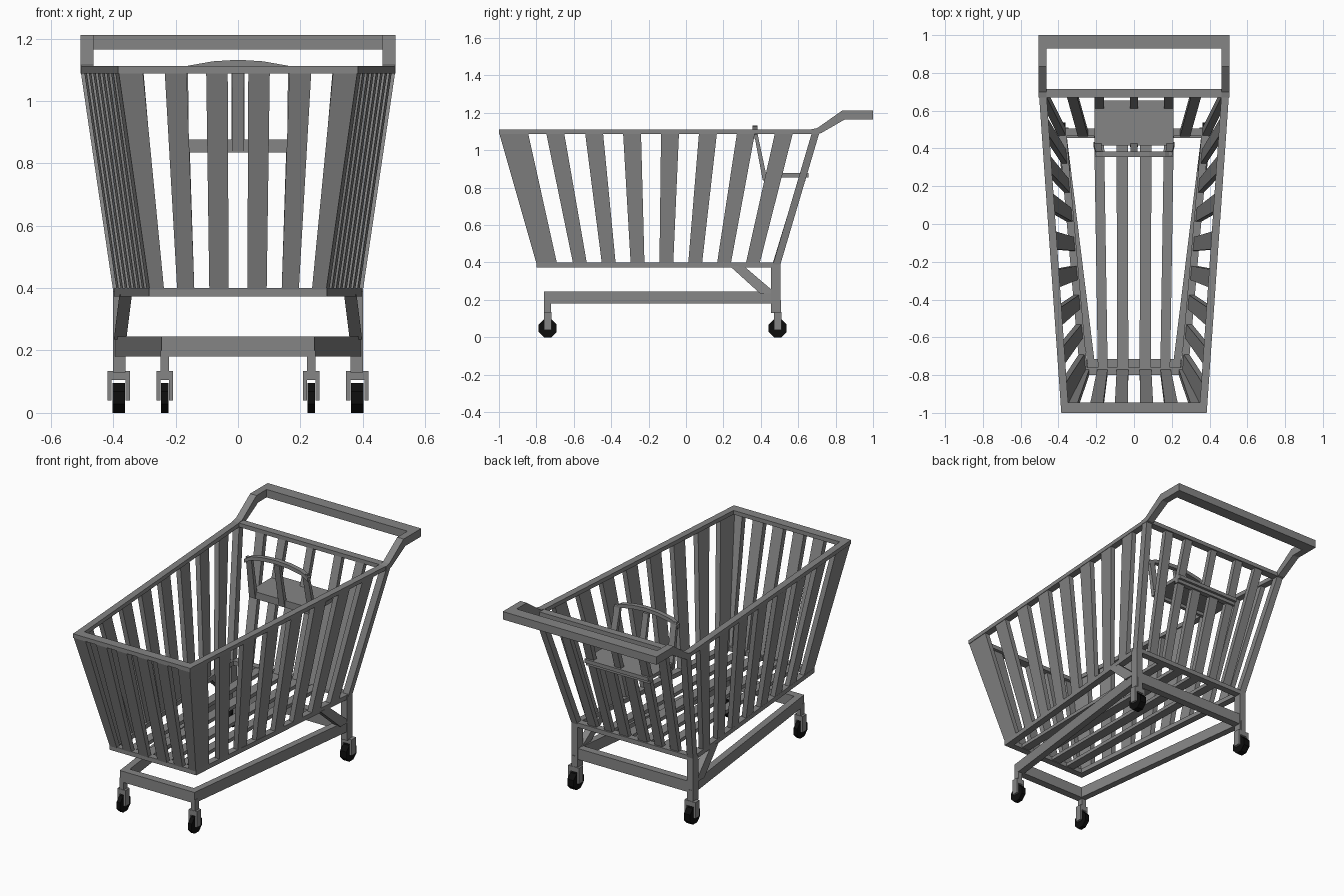
import bpy, bmesh, math

if "Cube" in bpy.data.objects:
    bpy.data.objects.remove(bpy.data.objects["Cube"])


def material(name, c):
    m = bpy.data.materials.new(name)
    m.diffuse_color = (c, c, c, 1)
    m.use_nodes = True
    m.node_tree.nodes["Principled BSDF"].inputs["Base Color"].default_value = m.diffuse_color
    return m


GREY = material("cart grey", 0.235)
BLACK = material("wheel black", 0.004)


def build(name, parts, mat=GREY):
    """Make one object; each part is a pair of matching cross-section loops."""
    bm = bmesh.new()
    for a, b in parts:
        va = [bm.verts.new(p) for p in a]
        vb = [bm.verts.new(p) for p in b]
        n = len(va)
        bm.faces.new(va)
        bm.faces.new(vb[::-1])
        for i in range(n):
            bm.faces.new((va[i], vb[i], vb[(i + 1) % n], va[(i + 1) % n]))
    bmesh.ops.recalc_face_normals(bm, faces=bm.faces[:])
    me = bpy.data.meshes.new(name)
    bm.to_mesh(me)
    bm.free()
    me.materials.append(mat)
    ob = bpy.data.objects.new(name, me)
    bpy.context.collection.objects.link(ob)


def rect(x0, x1, y0, y1, z):
    return [(x0, y0, z), (x1, y0, z), (x1, y1, z), (x0, y1, z)]


def box(x0, x1, y0, y1, z0, z1):
    return rect(x0, x1, y0, y1, z0), rect(x0, x1, y0, y1, z1)


def slab(pts, z0, z1):
    return [(x, y, z0) for x, y in pts], [(x, y, z1) for x, y in pts]


def side_profile(pts, x0, x1):
    return [(x0, y, z) for y, z in pts], [(x1, y, z) for y, z in pts]


def frame(xf, yf, xb, yb, wf, ws, wb, z0, z1):
    """Four-sided tapering ring seen from above."""
    parts = [box(-xf, xf, yf, yf + wf, z0, z1), box(-xb, xb, yb - wb, yb, z0, z1)]
    for s in (-1, 1):
        parts.append(slab([(s * xf, yf), (s * xb, yb), (s * (xb - ws), yb),
                           (s * (xf - ws), yf)], z0, z1))
    return parts


# basket rims and lower frame
build("basket_top_rim", frame(.385, -1, .505, .715, .055, .04, .045, 1.088, 1.112))
build("basket_bottom_rim", frame(.285, -.80, .40, .505, .04, .04, .04, .373, .40))
build("base_frame", frame(.245, -.76, .40, .50, .045, .04, .045, .18, .245))

ZB, ZT = .395, 1.095


def top_x(y):
    return .383 + .12 * (y + 1) / 1.71


def bottom_x(y):
    return .283 + .115 * (y + .8) / 1.29


# side slats, fanning out towards the top
T = .03
slats = []
spans = [(-.80, -.69, -1.0, -.845)]
for i in range(7):
    b = -.567 + .154 * i
    t = (-.70 if i == 0 else -.695 + .2032 * i)
    spans.append((b - .037, b + .037, t - .048, t + .048))
for s in (-1, 1):
    for b0, b1, t0, t1 in spans:
        slats.append(([(s * bottom_x(b0), b0, ZB), (s * bottom_x(b1), b1, ZB),
                       (s * (bottom_x(b1) - T), b1, ZB), (s * (bottom_x(b0) - T), b0, ZB)],
                      [(s * top_x(t0), t0, ZT), (s * top_x(t1), t1, ZT),
                       (s * (top_x(t1) - T), t1, ZT), (s * (top_x(t0) - T), t0, ZT)]))
build("side_slats", slats)

# front slats
slats = []
for s in (-1, 1):
    for b0, b1, t0, t1 in [(.03, .092, .033, .102), (.14, .195, .165, .235),
                           (.237, .283, .305, .383)]:
        slats.append((rect(s * b0, s * b1, -.80, -.77, ZB),
                      rect(s * t0, s * t1, -1.0, -.965, ZT)))
build("front_slats", slats)


def back_y(z):
    return .465 + .215 * (z - .4) / .7


def back_slat(xb, xt, z0, z1, w):
    return (rect(xb - w, xb + w, back_y(z0), back_y(z0) + .03, z0),
            rect(xt - w, xt + w, back_y(z1), back_y(z1) + .03, z1))


# back panel: full slats at the sides, split by the seat in the middle
slats = [back_slat(0, 0, .86, ZT, .021)]
for s in (-1, 1):
    slats += [back_slat(s * .27, s * .33, ZB, ZT, .027),
              back_slat(s * .183, s * .185, .86, ZT, .025),
              back_slat(s * .062, s * .065, ZB, .86, .03),
              back_slat(s * .165, s * .18, ZB, .86, .025)]
build("back_slats", slats)

# rear posts, legs, struts
posts, legs, struts = [], [], []
for s in (-1, 1):
    posts.append((rect(s * .36, s * .40, .465, .505, .39),
                  rect(s * .465, s * .505, .675, .715, 1.1)))
    legs.append(box(s * .36, s * .40, .455, .505, .13, .39))
    struts.append(([(s * .38, .235, .38), (s * .34, .235, .38),
                    (s * .34, .31, .38), (s * .38, .31, .38)],
                   [(s * .398, .395, .235), (s * .358, .395, .235),
                    (s * .358, .48, .235), (s * .398, .48, .235)]))
build("rear_posts", posts)
build("rear_legs", legs)
build("diagonal_struts", struts)

# push handle
arm_low = [(.67, 1.09), (.67, 1.112), (.70, 1.118), (.725, 1.095)]
arm_rise = [(.69, 1.11), (.835, 1.212), (.85, 1.165), (.72, 1.09)]
arm_top = [(.835, 1.212), (1, 1.212), (1, 1.165), (.85, 1.165)]
parts = [box(-.505, .505, .93, 1, 1.165, 1.212)]
for s in (-1, 1):
    for p in (arm_low, arm_rise, arm_top):
        parts.append(side_profile(p, s * .463, s * .505))
build("push_handle", parts)

# child seat plate with its front apron
build("child_seat", [box(-.21, .21, .415, .655, .855, .877),
                     box(-.21, .21, .61, .64, .835, .877),
                     box(-.21, .21, .415, .435, .835, .877)])

# seat back: slats and arched top bar
parts = [(rect(x * 1.05 - .02, x * 1.05 + .02, .41, .435, .84),
          rect(x - .018, x + .018, .362, .38, 1.10)) for x in (-.185, 0, .185)]
arch = [(-.21, 1.085), (-.165, 1.112), (-.08, 1.127), (0, 1.132),
        (.08, 1.127), (.165, 1.112), (.21, 1.085)]
for (xa, za), (xb, zb) in zip(arch, arch[1:]):
    parts.append(tuple([(x, .355, z - .022), (x, .383, z - .022), (x, .383, z), (x, .355, z)]
                       for x, z in ((xa, za), (xb, zb))))
build("child_seat_back", parts)

# floor slats running front to back
parts = []
for s in (-1, 1):
    for f, b, w in [(.06, .062, .03), (.165, .185, .026)]:
        parts.append(slab([(s * f - w, -.79), (s * f + w, -.79),
                           (s * b + w, .49), (s * b - w, .49)], .376, .397))
build("floor_slats", parts)

# castors: stem, fork, eight-sided wheel
forks, wheels = [], []
for s in (-1, 1):
    for cx, cy, hw, hf in [(.235, -.74, .012, .027), (.383, .49, .02, .036)]:
        x = s * cx
        forks += [box(x - .014, x + .014, cy - .018, cy + .018, .12, .20),
                  box(x - hf, x + hf, cy - .02, cy + .02, .105, .135)]
        for q in (-1, 1):
            forks.append(box(x + q * (hw + .002), x + q * hf, cy - .02, cy + .02, .04, .11))
        ring = [(cy + .052 * math.cos(math.pi * (i + .5) / 4),
                 .048 + .052 * math.sin(math.pi * (i + .5) / 4)) for i in range(8)]
        wheels.append(side_profile(ring, x - hw, x + hw))
build("castor_forks", forks)
build("castor_wheels", wheels, BLACK)
